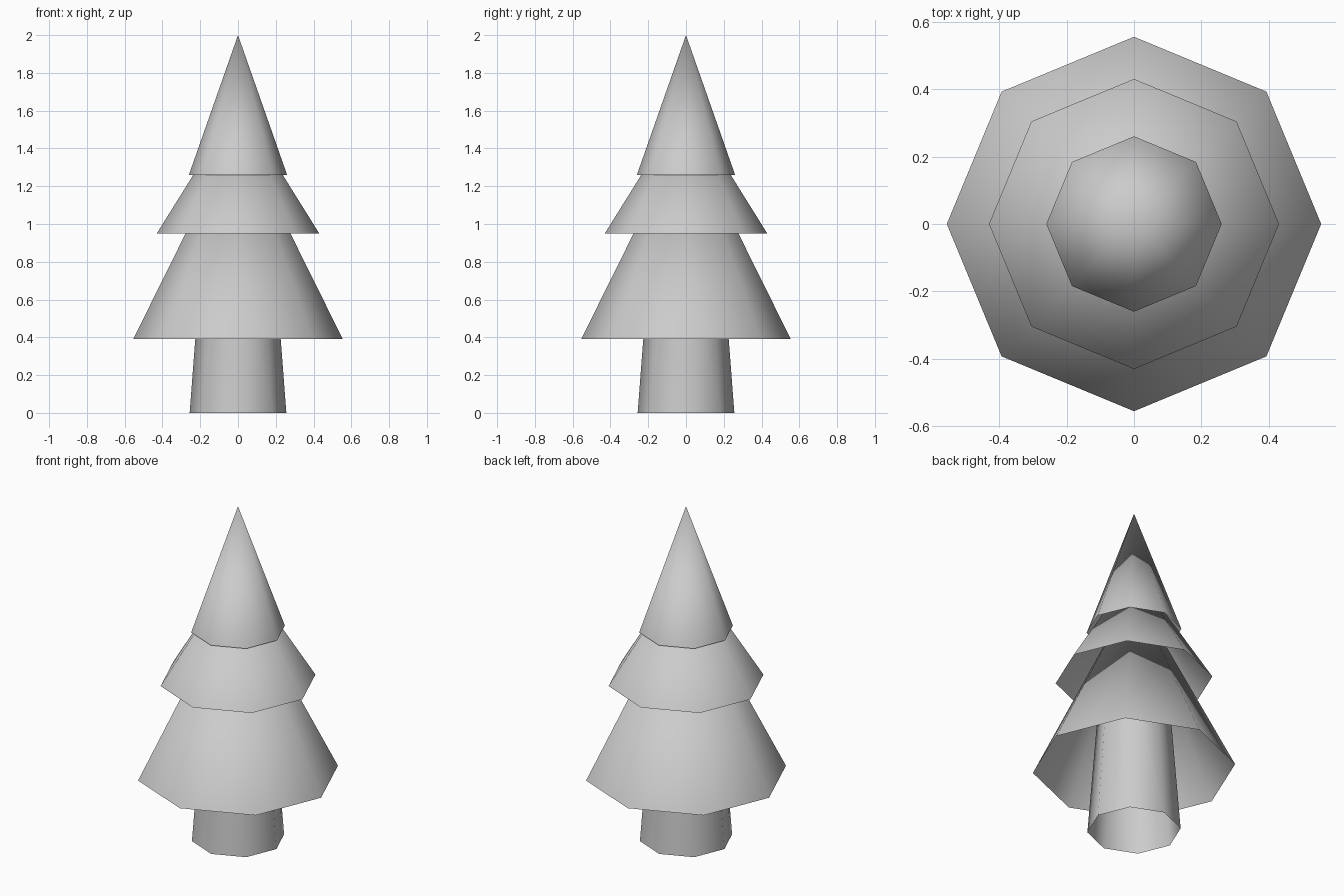
import bpy, bmesh
from mathutils import Matrix

if "Cube" in bpy.data.objects:
    bpy.data.objects.remove(bpy.data.objects["Cube"])


def open_cone(name, r_bottom, r_top, z_bottom, z_top):
    """Eight-sided, smooth-shaded open shell standing between two heights."""
    bm = bmesh.new()
    bmesh.ops.create_cone(
        bm, cap_ends=False, segments=8, radius1=r_bottom, radius2=r_top,
        depth=z_top - z_bottom,
        matrix=Matrix.Translation((0, 0, (z_bottom + z_top) / 2)))
    bmesh.ops.remove_doubles(bm, verts=bm.verts[:], dist=1e-4)
    for face in bm.faces:
        face.smooth = True
    mesh = bpy.data.meshes.new(name)
    bm.to_mesh(mesh)
    bm.free()
    obj = bpy.data.objects.new(name, mesh)
    bpy.context.collection.objects.link(obj)
    return obj


# Tapered trunk, running up inside the lowest branches
open_cone("trunk", 0.256, 0.195, 0.0, 0.8)

# Three nested foliage cones, each point hidden under the one above
open_cone("lower_branches", 0.555, 0.0, 0.39, 1.51)
open_cone("middle_branches", 0.43, 0.0, 0.95, 1.64)
open_cone("top_branches", 0.26, 0.0, 1.26, 2.0)
